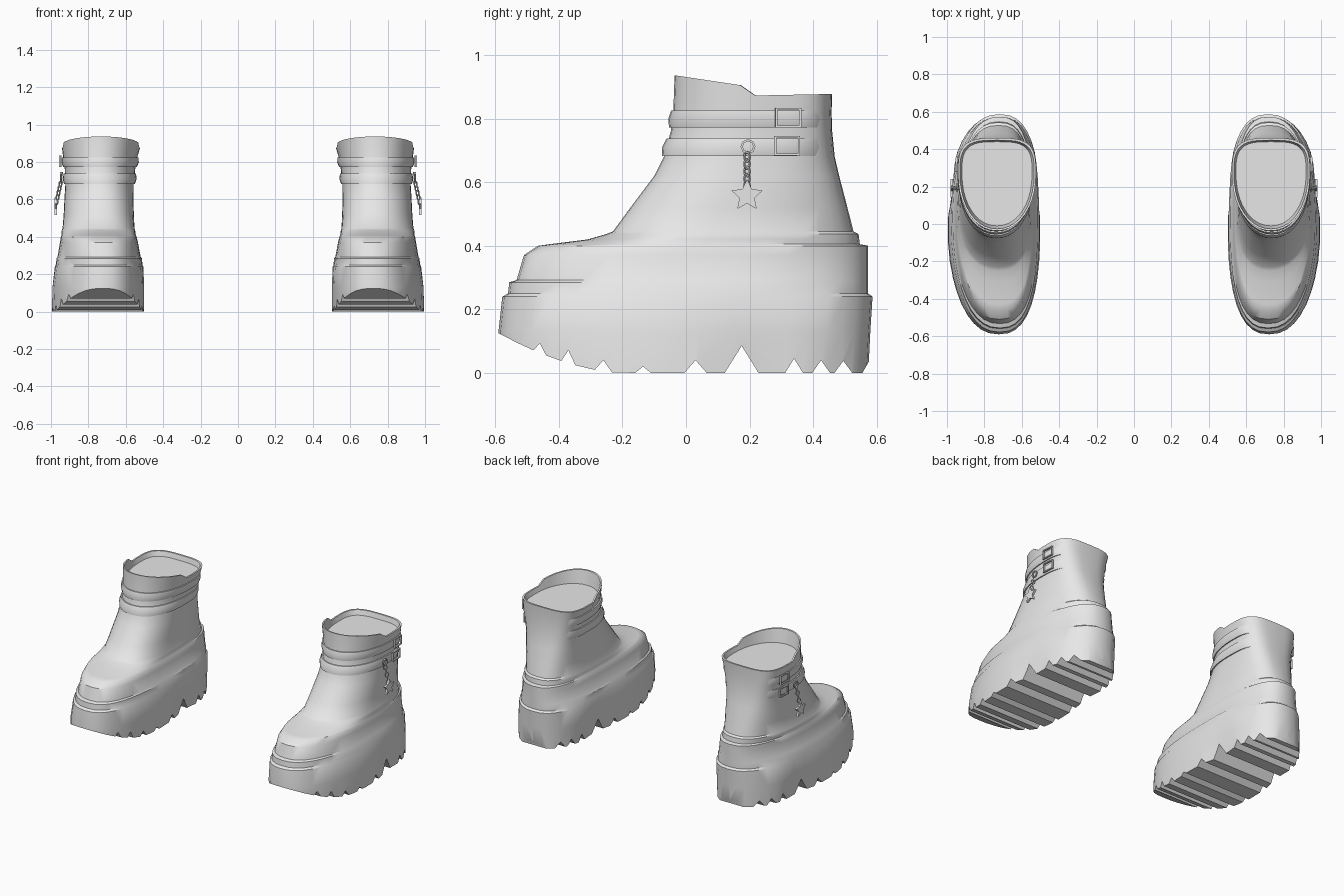
import bpy, bmesh, math
from mathutils import Matrix, Vector

if "Cube" in bpy.data.objects:
    bpy.data.objects.remove(bpy.data.objects["Cube"])

grey = bpy.data.materials.new("boot_grey")
grey.use_nodes = True
grey.diffuse_color = (0.8, 0.8, 0.8, 1)
grey.node_tree.nodes["Principled BSDF"].inputs["Base Color"].default_value = (0.8, 0.8, 0.8, 1)

COUNT = 40

# Boot sections from sole to collar: z, front y, back y, inner x, outer x
SECTIONS = [
    (-0.03, -0.59, 0.572, 0.50, 1.0),
    (0.13, -0.59, 0.58, 0.50, 0.995),
    (0.24, -0.578, 0.587, 0.505, 0.98),
    (0.25, -0.56, 0.573, 0.51, 0.975),
    (0.285, -0.556, 0.573, 0.514, 0.97),
    (0.292, -0.533, 0.573, 0.52, 0.965),
    (0.37, -0.51, 0.573, 0.535, 0.952),
    (0.40, -0.465, 0.573, 0.542, 0.947),
    (0.405, -0.43, 0.547, 0.545, 0.945),
    (0.42, -0.31, 0.545, 0.548, 0.944),
    (0.437, -0.25, 0.543, 0.55, 0.942),
    (0.445, -0.23, 0.527, 0.553, 0.938),
    (0.52, -0.175, 0.508, 0.557, 0.932),
    (0.62, -0.10, 0.482, 0.559, 0.927),
    (0.68, -0.07, 0.468, 0.558, 0.923),
    (0.76, -0.048, 0.46, 0.55, 0.926),
    (0.82, -0.04, 0.458, 0.54, 0.934),
]
COLLAR = (0.87, -0.04, 0.46, 0.52, 0.945)


def section_at(z):
    """Interpolate a section at any height."""
    rows = SECTIONS + [COLLAR]
    for a, b in zip(rows, rows[1:]):
        if a[0] <= z <= b[0]:
            t = (z - a[0]) / (b[0] - a[0])
            return tuple(p + (q - p) * t for p, q in zip(a, b))


def grow(sec, amount, back):
    z, yf, yb, xi, xo = sec
    return (z, yf - amount, yb + back, xi - amount, xo + amount)


def rim_height(y):
    """The collar is high at the front and drops behind a step."""
    return 0.937 - 0.15 * (y + 0.04) if y < 0.18 else 0.872 + 0.02 * (y - 0.18)


def ring(sec, rim=False):
    """Rounded outline: toe and heel below, flat-backed cuff above."""
    z, yf, yb, xi, xo = sec
    t = min(max((z - 0.38) / 0.4, 0), 1)
    cy = 0.04 + 0.23 * t
    points = []
    for i in range(COUNT):
        a = math.tau * i / COUNT
        c, s = math.cos(a), math.sin(a)
        n = 2.4 - 0.3 * t if s < 0 else 2.4 + t
        px = math.copysign(abs(c) ** (2 / n), c)
        py = math.copysign(abs(s) ** (2 / n), s)
        y = cy + py * (cy - yf if s < 0 else yb - cy)
        # Pinched waist between heel and forefoot
        pinch = 0.035 * math.exp(-((y - 0.2) / 0.12) ** 2) * max(0, 1 - max(z, 0) / 0.27)
        x = (xi + xo) / 2 + px * ((xo - xi) / 2 - pinch) - 0.025 * (1 - t) * py * py
        points.append(Vector((x, y, rim_height(y) if rim else z)))
    return points


def make(name, bm):
    bmesh.ops.recalc_face_normals(bm, faces=bm.faces)
    mesh = bpy.data.meshes.new(name)
    bm.to_mesh(mesh)
    bm.free()
    mesh.materials.append(grey)
    obj = bpy.data.objects.new(name, mesh)
    bpy.context.collection.objects.link(obj)
    return obj


def loft(name, rings, closed=False):
    """Skin a stack of rings; cap the ends or join last to first."""
    bm = bmesh.new()
    loops = [[bm.verts.new(p) for p in r] for r in rings]
    pairs = list(zip(loops, loops[1:]))
    if closed:
        pairs.append((loops[-1], loops[0]))
    else:
        bm.faces.new(loops[0])
        bm.faces.new(loops[-1])
    for a, b in pairs:
        for i in range(len(a)):
            j = (i + 1) % len(a)
            bm.faces.new((a[i], a[j], b[j], b[i]))
    return make(name, bm)


def finish(obj, angle=35):
    """Mirror to the second boot and shade."""
    mirror = obj.modifiers.new("pair", 'MIRROR')
    mirror.use_mirror_merge = False
    bpy.ops.object.select_all(action='DESELECT')
    obj.select_set(True)
    bpy.context.view_layer.objects.active = obj
    bpy.ops.object.modifier_apply(modifier="pair")
    bpy.ops.object.shade_smooth_by_angle(angle=math.radians(angle))


def prism(name, outline, x0, x1):
    """Extrude a y-z outline along x."""
    return loft(name, [[Vector((x, y, z)) for y, z in outline] for x in (x0, x1)])


def link(name, centre, size, thickness, sides, turn=0.0, spin=0.0):
    """A ring facing outward: buckle frame or chain link."""
    rings = []
    for i in range(sides):
        a = math.tau * i / sides + turn
        out = Vector((0, math.cos(a) * size[0], math.sin(a) * size[1]))
        flat = Vector((0, math.cos(a), math.sin(a)))
        rings.append([out + flat * thickness * math.cos(b) + Vector((thickness * math.sin(b), 0, 0))
                      for b in (math.tau * (k + 0.5) / 4 for k in range(4))])
    rot = Matrix.Rotation(spin, 3, 'Z')
    return loft(name, [[rot @ p + Vector(centre) for p in r] for r in rings], closed=True)


# Boot body with cuff rim and shallow opening
rings = [ring(s) for s in SECTIONS]
rings.append(ring(grow(COLLAR, -0.004, 0), rim=True))
rings.append(ring(grow(COLLAR, -0.014, -0.012), rim=True))
rings.append(ring((0.845, -0.01, 0.44, 0.545, 0.92)))
body = loft("boot_body", rings)

# Cut the curved tread: toe spring plus V grooves across the sole
NOTCHES = [(-0.46, 0.02, 0.03), (-0.37, 0.022, 0.04), (-0.26, 0.027, 0.035),
           (-0.135, 0.025, 0.02), (0.03, 0.035, 0.04), (0.175, 0.053, 0.085),
           (0.34, 0.028, 0.045), (0.425, 0.028, 0.04), (0.495, 0.028, 0.038)]


def ground(y):
    return 0.125 * (max(0, -0.2 - y) / 0.39) ** 1.7


tread = [(-0.7, -0.2), (-0.7, 0.2), (-0.59, ground(-0.59)), (-0.53, ground(-0.53))]
for y, half, height in NOTCHES:
    tread += [(y - half, ground(y - half)), (y, ground(y) + height), (y + half, ground(y + half))]
tread += [(0.555, 0), (0.575, 0.035), (0.7, 0.05), (0.7, -0.2)]
cutter = prism("tread_cutter", tread, 0.3, 1.2)
cutter.hide_render = True
cut = body.modifiers.new("tread", 'BOOLEAN')
cut.operation = 'DIFFERENCE'
cut.solver = 'EXACT'
cut.object = cutter
bpy.context.view_layer.objects.active = body
bpy.ops.object.modifier_apply(modifier="tread")
bpy.data.objects.remove(cutter)
finish(body)

# Ankle straps, sinking into the cuff at the back
for name, low, high in (("lower_strap", 0.683, 0.738), ("upper_strap", 0.772, 0.825)):
    mid = (low + high) / 2
    levels = [(low, -0.015), (low, 0.007), (mid, 0.013), (high, 0.007), (high, -0.015)]
    finish(loft(name, [ring(grow(section_at(z), d, -0.012)) for z, d in levels], closed=True))

# Square buckles on the outer side
for name, y, z, x in (("lower_buckle", 0.318, 0.715, 0.943), ("upper_buckle", 0.322, 0.803, 0.95)):
    finish(link(name, (x, y, z), (0.053, 0.039), 0.007, 4, math.pi / 4, 0.06))

# Charm chain of alternating links
finish(link("charm_loop", (0.946, 0.195, 0.712), (0.02, 0.02), 0.005, 8))
for i in range(5):
    finish(link("chain_link", (0.95 + 0.005 * i, 0.192, 0.68 - 0.023 * i), (0.011, 0.016),
                0.004, 8, spin=0.7 if i % 2 else -0.7))

# Star charm
star = []
for i in range(10):
    a = math.pi / 2 + math.pi * i / 5
    r = 0.025 if i % 2 else 0.052
    star.append((0.192 + r * math.cos(a), 0.558 + r * math.sin(a)))
finish(prism("star_charm", star, 0.968, 0.982))
